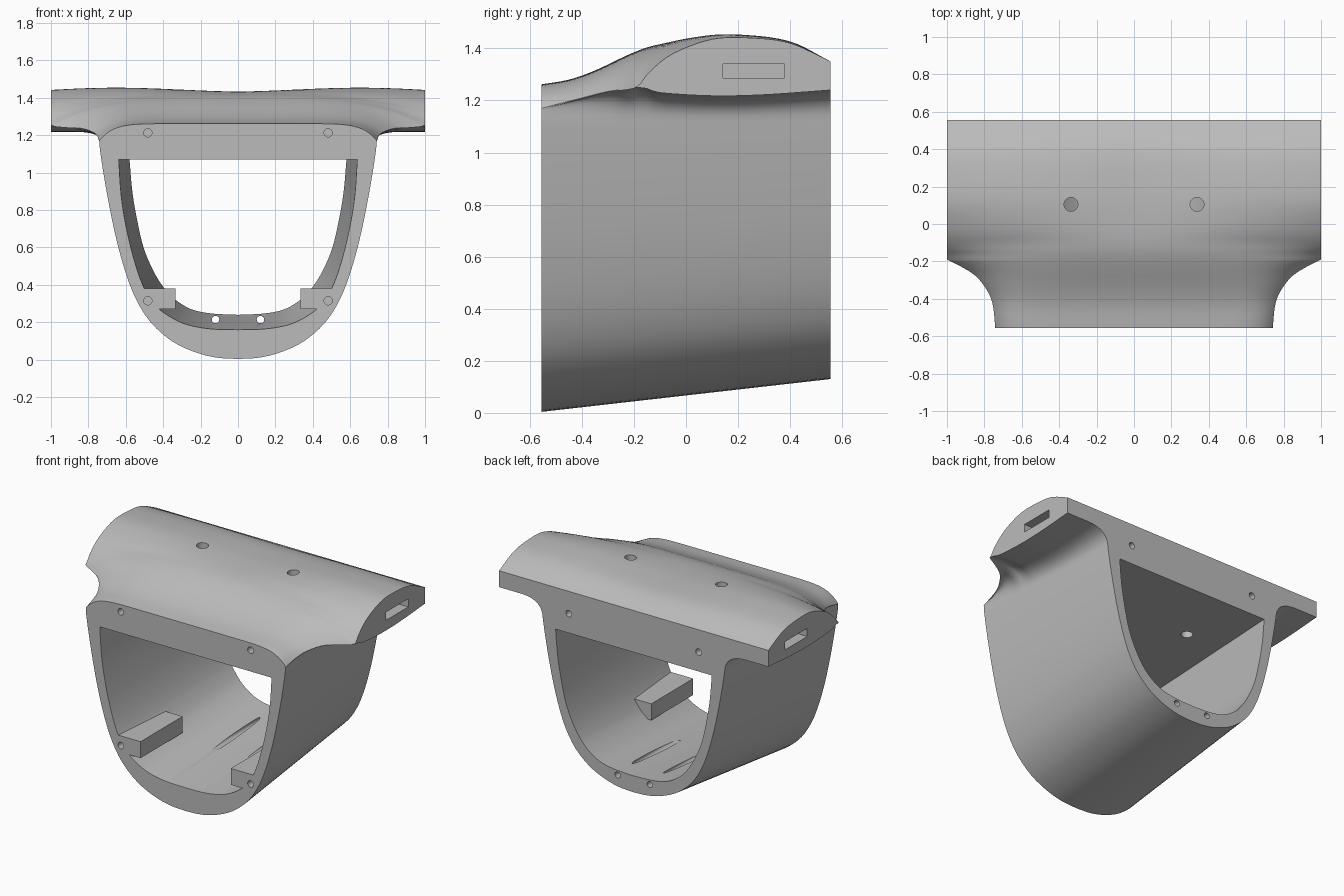
import bpy, bmesh, math
from mathutils import Vector

if "Cube" in bpy.data.objects:
    bpy.data.objects.remove(bpy.data.objects["Cube"])

grey = bpy.data.materials.new("plain grey")
grey.use_nodes = True
grey.diffuse_color = (0.5, 0.5, 0.5, 1)
grey.node_tree.nodes["Principled BSDF"].inputs["Base Color"].default_value = (0.5, 0.5, 0.5, 1)

Y = 0.555  # half length


def curve(pts, n):
    """Smooth curve through the points, n steps per span."""
    p = [Vector(q) for q in pts]
    p = [2 * p[0] - p[1]] + p + [2 * p[-1] - p[-2]]
    out = []
    for a, b, c, d in zip(p, p[1:], p[2:], p[3:]):
        for i in range(n):
            t = i / n
            out.append(0.5 * (2 * b + (c - a) * t + (2 * a - 5 * b + 4 * c - d) * t ** 2
                              + (3 * b - a - 3 * c + d) * t ** 3))
    return out + [p[-2]]


def table(pts):
    dense = curve(pts, 10)

    def value(y):
        for a, b in zip(dense, dense[1:]):
            if y <= b.x:
                return a.y + (b.y - a.y) * max(0, (y - a.x) / (b.x - a.x))
        return dense[-1].y
    return value


def add_object(name, bm):
    bmesh.ops.recalc_face_normals(bm, faces=bm.faces)
    mesh = bpy.data.meshes.new(name)
    bm.to_mesh(mesh)
    bm.free()
    ob = bpy.data.objects.new(name, mesh)
    bpy.context.collection.objects.link(ob)
    mesh.materials.append(grey)
    return ob


def loft(name, sections):
    """Closed solid through (y, outline) sections."""
    bm = bmesh.new()
    rings = [[bm.verts.new((x, y, z)) for x, z in pts] for y, pts in sections]
    n = len(rings[0])
    for a, b in zip(rings, rings[1:]):
        for i in range(n):
            j = (i + 1) % n
            bm.faces.new((a[i], a[j], b[j], b[i]))
    bm.faces.new(rings[0])
    bm.faces.new(rings[-1])
    return add_object(name, bm)


def mirrored(half, closed_top):
    back = half[-2:0:-1] if closed_top else half[:0:-1]
    return list(half) + [(-x, z) for x, z in back]


# Shape rules along the length
crown = table([(-.555, 1.262), (-.45, 1.28), (-.35, 1.315), (-.2, 1.385), (-.1, 1.415),
               (.05, 1.43), (.2, 1.432), (.4, 1.415), (.555, 1.35)])
tip_top = table([(-.555, 1.17), (-.4, 1.21), (-.3, 1.235), (-.19, 1.253), (-.14, 1.31),
                 (-.05, 1.38), (.1, 1.435), (.25, 1.44), (.4, 1.42), (.555, 1.35)])
tip_low = table([(-.555, 1.25), (-.19, 1.25), (-.1, 1.23), (.1, 1.218), (.3, 1.222), (.555, 1.24)])
tip_x = table([(-.555, .742), (-.45, .752), (-.38, .772), (-.3, .825), (-.25, .885),
               (-.19, 1.0), (-.14, 1.1)])
swell = table([(-.555, 0), (-.2, 0), (0, .016), (.2, .018), (.4, .01), (.555, 0)])
hull = curve([(0, 0), (.12, .008), (.24, .04), (.36, .1), (.47, .2), (.545, .32), (.6, .46),
              (.65, .64), (.69, .83), (.72, 1.0), (.738, 1.12)], 3)


def body_section(y):
    t = (y + Y) / (2 * Y)
    floor, scale = .004 + .126 * t, 1 - .085 * t
    half = [(p.x * scale, floor + p.y * (1.12 - floor) / 1.12) for p in hull]
    w, tx, zt = half[-1][0], min(1, tip_x(y)), tip_top(y)
    zb = min(tip_low(y), zt - .003)
    # fillet from hull side to wing underside
    ex = min(w + .16, w + (tx - w) * .8)
    for i in range(1, 9):
        s = i / 8
        half.append((w * (1 - s) ** 2 + 2 * s * (1 - s) * (w + .004) + ex * s * s,
                     1.12 * (1 - s) ** 2 + zb * (2 * s * (1 - s) + s * s)))
    half.append((tx, zb))
    # wing tip and crowned top
    power = 2.5 + 8 * min(1, max(0, (-.1 - y) / .4))
    c = crown(y)
    for i in range(28):
        u = math.cos(i / 27 * math.pi / 2)
        z = c + (zt - c) * u ** power + swell(y) * math.sin(math.pi * u ** 1.4)
        half.append((tx * u if i < 27 else 0, z))
    return mirrored(half, True)


stations = sorted([-Y + 2 * Y * i / 44 for i in range(45)] + [-.19])
body = loft("winged_body", [(y, body_section(y)) for y in stations])

# Tapering cavity
front = curve([(0, .16), (.15, .165), (.28, .19), (.38, .24), (.45, .3), (.51, .4),
               (.56, .55), (.6, .72), (.625, .88), (.638, 1.07)], 4)
rear = curve([(0, .24), (.14, .247), (.25, .27), (.34, .325), (.4, .39), (.455, .48),
              (.505, .6), (.54, .75), (.565, .9), (.58, 1.07)], 4)
cavity = []
for t in (-.03, 1.03):
    half = [tuple(a.lerp(b, t) if 0 <= t <= 1 else a + (b - a) * t) for a, b in zip(front, rear)]
    cavity.append((-Y + 2 * Y * t, mirrored(half, False)))
cutters = [loft("cavity_cutter", cavity)]


def rod(name, start, end, radius):
    bm = bmesh.new()
    bmesh.ops.create_cone(bm, cap_ends=True, segments=24, radius1=radius, radius2=radius,
                          depth=(Vector(end) - Vector(start)).length)
    ob = add_object(name, bm)
    direction = Vector(end) - Vector(start)
    ob.matrix_world = direction.to_track_quat('Z', 'Y').to_matrix().to_4x4()
    ob.location = (Vector(start) + Vector(end)) / 2
    return ob


def box(name, centre, size):
    bm = bmesh.new()
    bmesh.ops.create_cube(bm, size=1)
    bmesh.ops.scale(bm, vec=size, verts=bm.verts)
    bmesh.ops.translate(bm, vec=centre, verts=bm.verts)
    return add_object(name, bm)


def cut(ob, tools):
    bpy.context.view_layer.update()
    bpy.context.view_layer.objects.active = ob
    for tool in tools:
        mod = ob.modifiers.new("cut", 'BOOLEAN')
        mod.operation, mod.solver, mod.object = 'DIFFERENCE', 'EXACT', tool
        bpy.ops.object.modifier_apply(modifier=mod.name)


# Corner blocks, screw holes, top holes and wing tip slots
blocks, block_holes = [], []
for side, label in ((1, "left"), (-1, "right")):
    outline = [(side * x, z) for x, z in ((.335, .27), (.45, .27), (.515, .38), (.335, .38))]
    blocks.append(loft(label + "_corner_block", [(-Y, outline), (-.11, outline)]))
    x = side * .482
    block_holes.append(rod("lower_hole_cutter", (x, -.6, .315), (x, -.4, .315), .022))
    cutters += [
        rod("front_hole_cutter", (x, -.6, 1.213), (x, -.35, 1.213), .022),
        rod("back_hole_cutter", (x, .4, 1.2), (x, .6, 1.2), .022),
        rod("floor_hole_cutter", (side * .12, -.1, .214), (side * .12, .6, .214), .02),
        rod("top_hole_cutter", (side * .337, .105, 1.0), (side * .337, .105, 1.6), .037),
        box("slot_cutter", (side * .95, .26, 1.313), (.3, .235, .054)),
    ]
cut(body, cutters + block_holes)
for block, hole in zip(blocks, block_holes):
    cut(block, [hole])
for tool in cutters + block_holes:
    bpy.data.objects.remove(tool)

bpy.ops.object.select_all(action='DESELECT')
for ob in [body] + blocks:
    ob.select_set(True)
bpy.context.view_layer.objects.active = body
bpy.ops.object.shade_smooth_by_angle(angle=math.radians(30))
